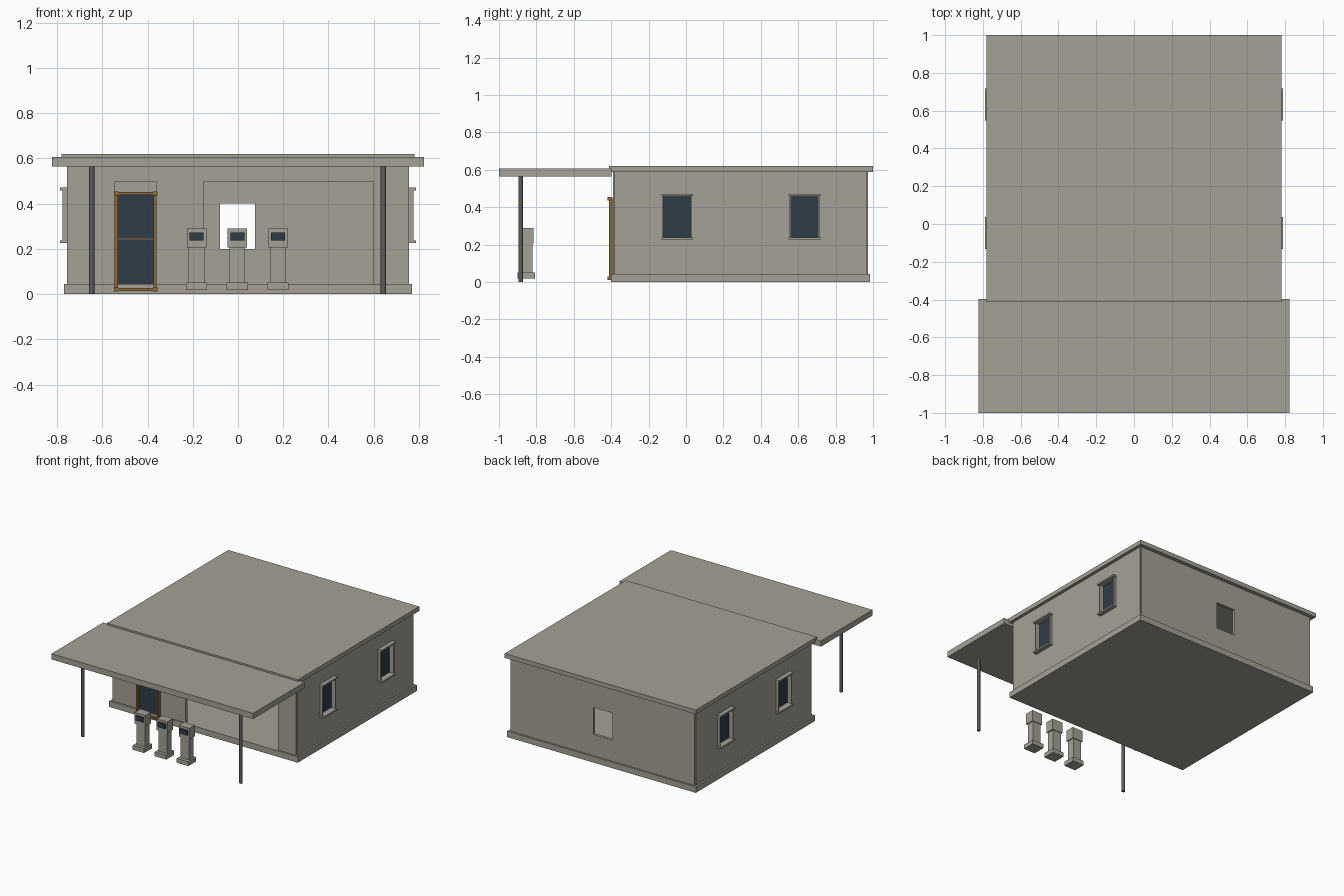
import bpy
import bmesh

old = bpy.data.objects.get("Cube")
if old:
    bpy.data.objects.remove(old, do_unlink=True)


def material(name, rgb):
    m = bpy.data.materials.new(name)
    m.use_nodes = True
    m.diffuse_color = (*rgb, 1)
    m.node_tree.nodes["Principled BSDF"].inputs["Base Color"].default_value = (*rgb, 1)
    return m


PLASTER = material("warm grey plaster", (0.37, 0.355, 0.303))
GLASS = material("dark blue glass", (0.028, 0.046, 0.064))
METAL = material("dark grey metal", (0.11, 0.11, 0.115))
WOOD = material("brown wood", (0.26, 0.14, 0.04))


def finish(name, bm, mat):
    bmesh.ops.recalc_face_normals(bm, faces=bm.faces)
    mesh = bpy.data.meshes.new(name)
    bm.to_mesh(mesh)
    bm.free()
    mesh.materials.append(mat)
    obj = bpy.data.objects.new(name, mesh)
    bpy.context.collection.objects.link(obj)
    return obj


def box(name, xs, ys, zs, mat=PLASTER):
    """Box between pairs of limits along each axis."""
    bm = bmesh.new()
    bmesh.ops.create_cube(bm, size=1)
    for v in bm.verts:
        v.co = [lim[0] if c < 0 else lim[1] for c, lim in zip(v.co, (xs, ys, zs))]
    return finish(name, bm, mat)


def wall(name, axis, outer, inner, us, zs, holes):
    """Upright wall with rectangular holes given as (u0, u1, z0, z1)."""
    bm = bmesh.new()
    cu = sorted({*us, *(h[i] for h in holes for i in (0, 1))})
    cz = sorted({*zs, *(h[i] for h in holes for i in (2, 3))})
    place = (lambda u, z: (outer, u, z)) if axis == "x" else (lambda u, z: (u, outer, z))
    grid = {(u, z): bm.verts.new(place(u, z)) for u in cu for z in cz}
    for a, b in zip(cu, cu[1:]):
        for c, d in zip(cz, cz[1:]):
            u, z = (a + b) / 2, (c + d) / 2
            if not any(h[0] < u < h[1] and h[2] < z < h[3] for h in holes):
                bm.faces.new([grid[a, c], grid[b, c], grid[b, d], grid[a, d]])
    bmesh.ops.delete(bm, geom=[v for v in bm.verts if not v.link_faces], context="VERTS")
    ext = bmesh.ops.extrude_face_region(bm, geom=bm.faces[:], use_keep_orig=True)
    for v in ext["geom"]:
        if isinstance(v, bmesh.types.BMVert):
            setattr(v.co, axis, inner)
    return finish(name, bm, PLASTER)


# Floor slab, roof and canopy
FLOOR, TOP = 0.044, 0.588
box("floor_slab", (-0.77, 0.77), (-0.402, 0.985), (0, FLOOR))
box("roof", (-0.78, 0.78), (-0.413, 1.0), (TOP, 0.62))
box("canopy", (-0.823, 0.823), (-1.0, -0.398), (0.565, 0.607))

# Hollow walls: shop opening and doorway in front, small opening behind
DOOR = (-0.543, -0.362)
wall("front_wall", "y", -0.391, -0.37, (-0.748, 0.748), (FLOOR, TOP),
     [(*DOOR, FLOOR, 0.498), (-0.153, 0.6, FLOOR, 0.498)])
wall("back_wall", "y", 0.972, 0.951, (-0.748, 0.748), (FLOOR, TOP),
     [(-0.079, 0.076, 0.2, 0.4)])

# Side walls with two framed windows each
WINDOWS = {"front": -0.047, "rear": 0.633}
for side, s in (("left", 1), ("right", -1)):
    def across(a, b):
        return sorted((s * a, s * b))

    wall(side + "_wall", "x", s * 0.757, s * 0.736, (-0.385, 0.966), (FLOOR, TOP),
         [(y - 0.074, y + 0.074, 0.237, 0.461) for y in WINDOWS.values()])
    for place, y in WINDOWS.items():
        label = f"{side}_{place}_window_"
        box(label + "glass", across(0.738, 0.744), (y - 0.074, y + 0.074), (0.237, 0.461), GLASS)
        box(label + "lintel", across(0.74, 0.788), (y - 0.085, y + 0.085), (0.459, 0.471))
        box(label + "sill", across(0.74, 0.788), (y - 0.085, y + 0.085), (0.226, 0.238))
        for end, t in (("front", -1), ("rear", 1)):
            box(label + end + "_jamb", across(0.74, 0.777),
                sorted((y + t * 0.072, y + t * 0.08)), (0.238, 0.459))

# Door with wooden frame and corner blocks
x0, x1 = DOOR
box("door_glass", DOOR, (-0.392, -0.384), (FLOOR, 0.445), GLASS)
box("door_middle_bar", DOOR, (-0.398, -0.382), (0.241, 0.246), WOOD)
for name, z in (("top", 0.445), ("bottom", 0.02)):
    box(f"door_{name}_rail", DOOR, (-0.414, -0.392), (z - 0.006, z + 0.006), WOOD)
    for side, x in (("right", x0 + 0.004), ("left", x1 - 0.004)):
        box(f"door_{name}_{side}_block", (x - 0.01, x + 0.01), (-0.42, -0.398),
            (z - 0.009, z + 0.009), WOOD)
for side, x in (("right", x0 + 0.005), ("left", x1 - 0.005)):
    box(f"door_{side}_jamb", (x - 0.007, x + 0.007), (-0.411, -0.39), (0.02, 0.445), WOOD)

# Canopy posts
for side, x in (("left", 0.643), ("right", -0.647)):
    bm = bmesh.new()
    bmesh.ops.create_cone(bm, cap_ends=True, segments=12, radius1=0.012, radius2=0.012, depth=0.565)
    bmesh.ops.translate(bm, verts=bm.verts, vec=(x, -0.884, 0.2825))
    post = finish(side + "_canopy_post", bm, METAL)
    for f in post.data.polygons:
        f.use_smooth = abs(f.normal.z) < 0.5
    for e in post.data.edges:
        a, b = (post.data.vertices[i].co.z for i in e.vertices)
        e.use_edge_sharp = abs(a - b) < 0.01

# Fuel pumps
for label, x in (("right", -0.183), ("middle", -0.003), ("left", 0.177)):
    def centred(half):
        return (x - half, x + half)

    box(label + "_pump_base", centred(0.047), (-0.9, -0.808), (0.019, 0.051))
    box(label + "_pump_body", centred(0.035), (-0.875, -0.821), (0.051, 0.206))
    box(label + "_pump_head", centred(0.043), (-0.882, -0.816), (0.206, 0.289))
    box(label + "_pump_screen", centred(0.031), (-0.891, -0.882), (0.236, 0.272), GLASS)
